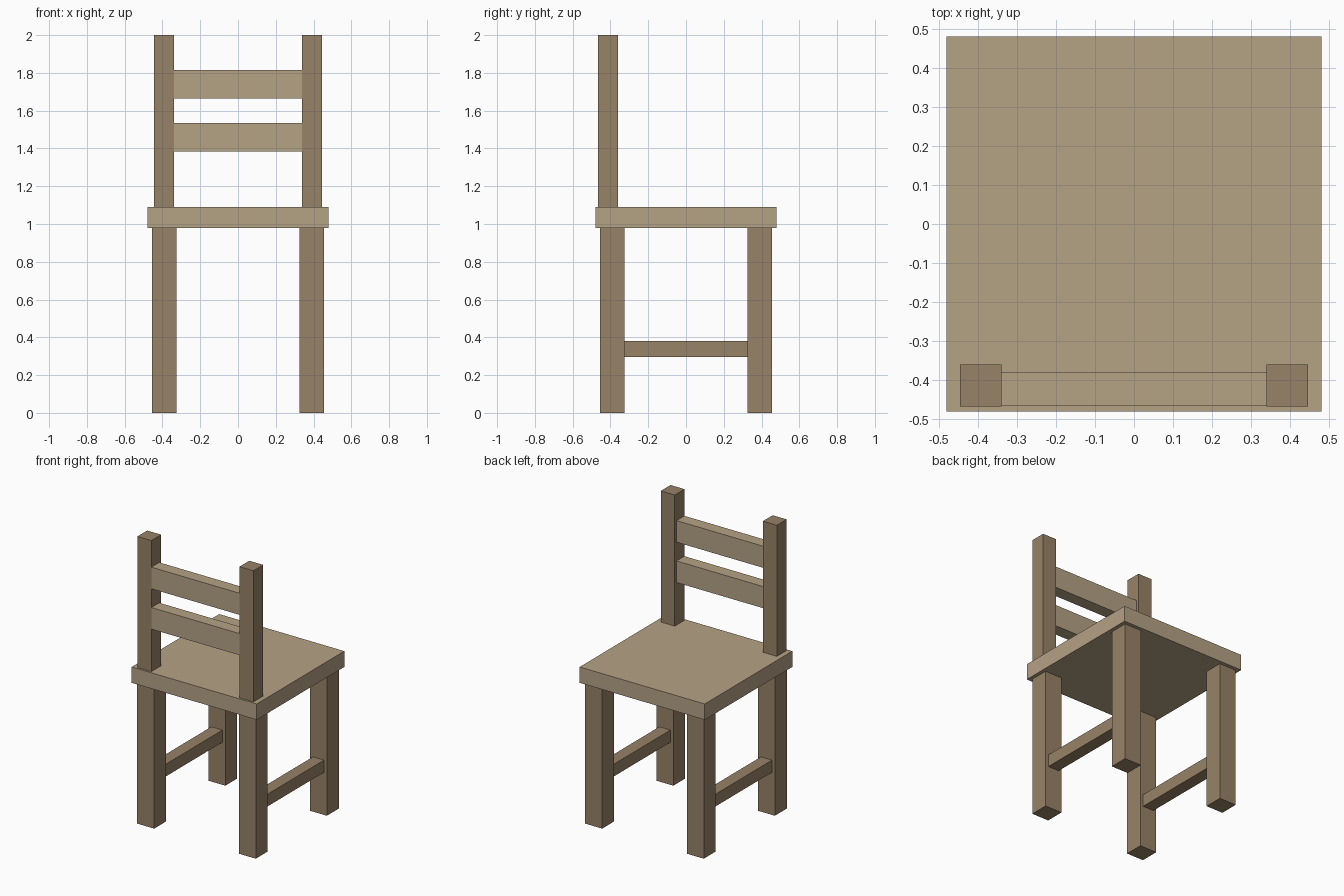
import bpy

if "Cube" in bpy.data.objects:
    bpy.data.objects.remove(bpy.data.objects["Cube"])


def make_material(name, color):
    mat = bpy.data.materials.new(name)
    mat.diffuse_color = (*color, 1.0)
    mat.use_nodes = True
    mat.node_tree.nodes["Principled BSDF"].inputs["Base Color"].default_value = mat.diffuse_color
    return mat


light_wood = make_material("light_wood", (0.46, 0.36, 0.235))
dark_wood = make_material("dark_wood", (0.31, 0.225, 0.135))


def box(name, x, y, z, mat):
    """Box spanning the (min, max) range on each axis."""
    ranges = (x, y, z)
    bpy.ops.mesh.primitive_cube_add(size=1, location=[(a + b) / 2 for a, b in ranges])
    obj = bpy.context.object
    obj.name = name
    obj.scale = [b - a for a, b in ranges]
    bpy.ops.object.transform_apply(location=False, rotation=False, scale=True)
    obj.data.materials.append(mat)
    return obj


def around(center, width):
    return (center - width / 2, center + width / 2)


# Seat
box("seat", (-0.48, 0.48), (-0.48, 0.48), (0.98, 1.09), light_wood)

for side, sx in (("left", -1), ("right", 1)):
    # Legs
    for end, sy in (("front", -1), ("back", 1)):
        box(f"{end}_{side}_leg", around(sx * 0.39, 0.13), around(sy * 0.39, 0.13),
            (0, 0.98), dark_wood)
    # Stretcher between the legs of one side
    box(f"{side}_stretcher", around(sx * 0.39, 0.085), (-0.34, 0.34),
        (0.295, 0.38), dark_wood)
    # Backrest post
    box(f"{side}_back_post", around(sx * 0.392, 0.107), (-0.467, -0.36),
        (1.09, 2.0), dark_wood)

# Backrest slats
for name, z in (("lower_slat", (1.385, 1.535)), ("upper_slat", (1.665, 1.815))):
    box(name, (-0.39, 0.39), (-0.466, -0.38), z, light_wood)
